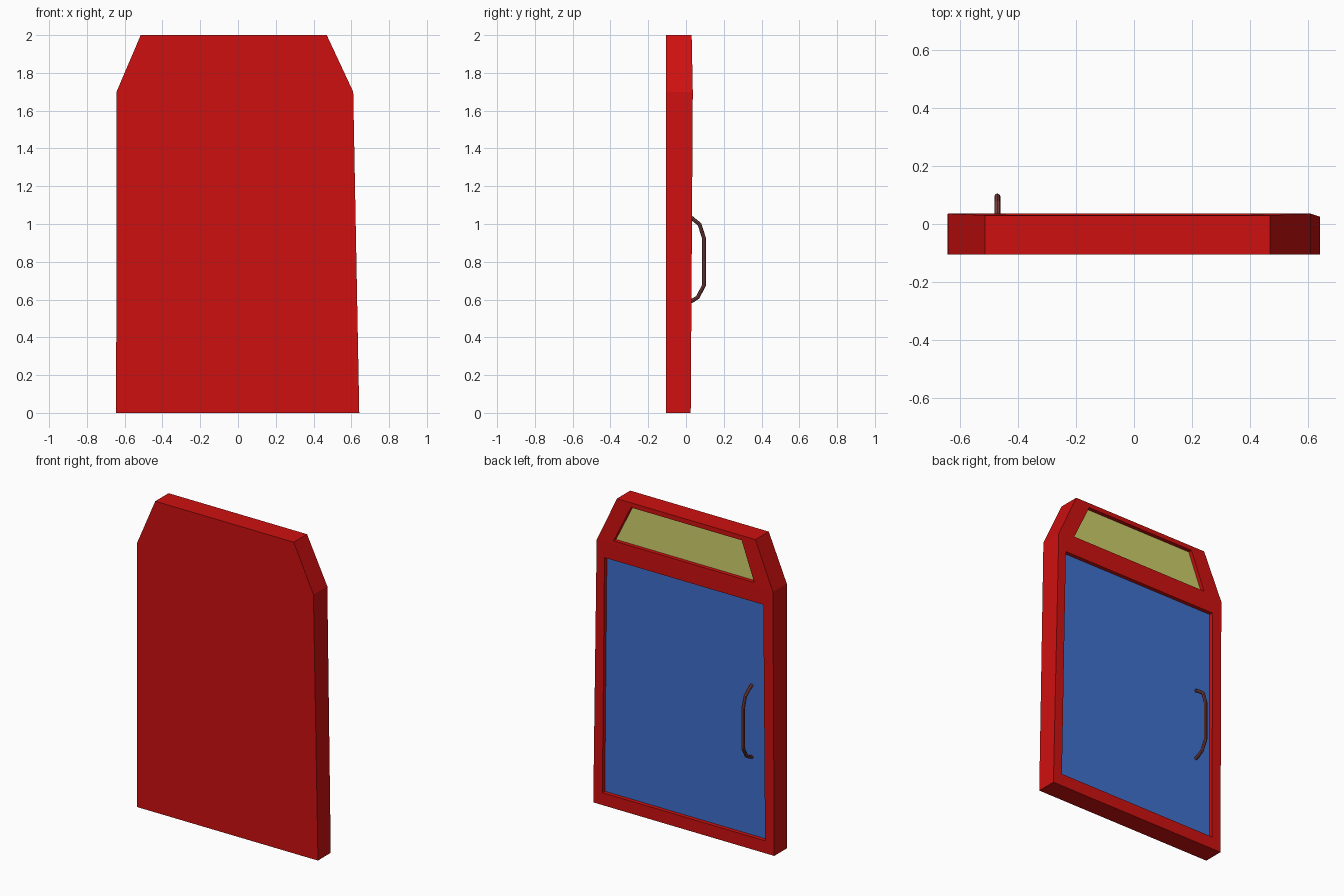
import bpy, bmesh
from mathutils import Vector

if "Cube" in bpy.data.objects:
    bpy.data.objects.remove(bpy.data.objects["Cube"])


def material(name, rgb):
    m = bpy.data.materials.new(name)
    m.diffuse_color = (*rgb, 1)
    m.use_nodes = True
    m.node_tree.nodes["Principled BSDF"].inputs["Base Color"].default_value = m.diffuse_color
    return m


RED = material("frame red", (0.62, 0.005, 0.005))
BLUE = material("door blue", (0.05, 0.165, 0.62))
YELLOW = material("window yellow", (0.62, 0.62, 0.15))
BROWN = material("handle brown", (0.19, 0.05, 0.05))

FRONT = -0.105
DEPTH = 0.025   # recess depth


def back_y(z):
    """Back face leans slightly and bends at the shoulder."""
    return 0.025 + 0.011 * z / 1.7 if z <= 1.7 else 0.036 - 0.006 * (z - 1.7) / 0.3


def make(name, bm, mat):
    me = bpy.data.meshes.new(name)
    bm.to_mesh(me)
    bm.free()
    me.materials.append(mat)
    ob = bpy.data.objects.new(name, me)
    bpy.context.collection.objects.link(ob)
    return ob


def at_back(pts, offset=0.0):
    return [Vector((x, back_y(z) - offset, z)) for x, z in pts]


# loops run counter-clockwise as seen from the back
outline = [(0.642, 0), (-0.645, 0), (-0.643, 1.7), (-0.515, 2), (0.47, 2), (0.61, 1.7)]
door = [(0.577, 0.08), (-0.58, 0.08), (-0.575, 1.6), (0.555, 1.6)]
window = [(0.49, 1.725), (-0.51, 1.725), (-0.417, 1.97), (0.37, 1.97)]
lower = [outline[i] for i in (0, 1, 2, 5)]
upper = [outline[i] for i in (5, 2, 3, 4)]

# frame: front, sides, back rings and recess walls
bm = bmesh.new()


def face(b, pts):
    b.faces.new([b.verts.new(p) for p in pts])


back = at_back(outline)
front = [Vector((p.x, FRONT, p.z)) for p in back]
face(bm, front[::-1])
for i in range(6):
    j = (i + 1) % 6
    face(bm, (back[j], back[i], front[i], front[j]))
for outer, hole in ((lower, door), (upper, window)):
    o, h, f = at_back(outer), at_back(hole), at_back(hole, DEPTH)
    for i in range(4):
        j = (i + 1) % 4
        face(bm, (o[i], o[j], h[j], h[i]))
        face(bm, (h[i], h[j], f[j], f[i]))
bmesh.ops.remove_doubles(bm, verts=bm.verts, dist=1e-5)
make("door_frame", bm, RED)

# recessed panels closing the openings
for name, hole, mat in (("door_panel", door, BLUE), ("window_pane", window, YELLOW)):
    bm = bmesh.new()
    face(bm, at_back(hole, DEPTH))
    make(name, bm, mat)

# bowed pull handle: octagonal tube along a path
path = [(0.004, 1.045), (0.03, 1.032), (0.072, 0.998), (0.095, 0.925),
        (0.095, 0.675), (0.062, 0.612), (0.03, 0.592), (0.004, 0.582)]
cu = bpy.data.curves.new("handle_path", "CURVE")
cu.dimensions = "3D"
cu.bevel_depth = 0.0105
cu.bevel_resolution = 2
cu.use_fill_caps = True
sp = cu.splines.new("POLY")
sp.points.add(len(path) - 1)
for pt, (y, z) in zip(sp.points, path):
    pt.co = (-0.472, y, z, 1)
tmp = bpy.data.objects.new("handle_path", cu)
bpy.context.collection.objects.link(tmp)
me = bpy.data.meshes.new_from_object(tmp.evaluated_get(bpy.context.evaluated_depsgraph_get()))
bpy.data.objects.remove(tmp)
bm = bmesh.new()
bm.from_mesh(me)
for f in bm.faces:
    f.smooth = False
    f.material_index = 0
me.materials.clear()
make("door_handle", bm, BROWN)
